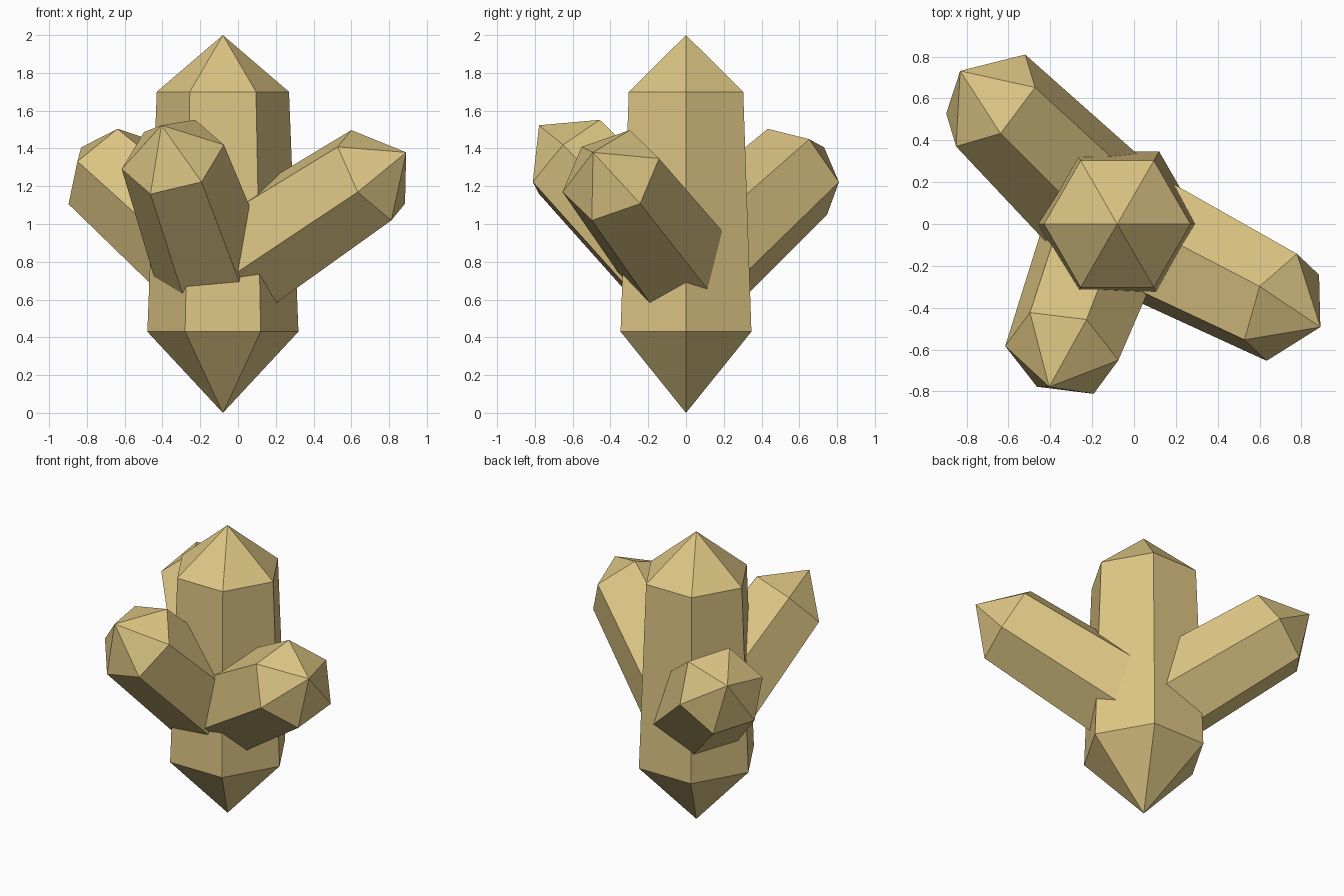
import bpy, bmesh, math
from mathutils import Vector

if "Cube" in bpy.data.objects:
    bpy.data.objects.remove(bpy.data.objects["Cube"])

mat = bpy.data.materials.new("sandy_crystal")
mat.diffuse_color = (0.72, 0.56, 0.23, 1)
mat.use_nodes = True
mat.node_tree.nodes["Principled BSDF"].inputs["Base Color"].default_value = mat.diffuse_color


def crystal(name, shoulder, axis, corner, scale):
    """Six-sided double-pointed crystal; shoulder is the centre of its upper ring."""
    c, a = Vector(shoulder), Vector(axis).normalized()
    u = Vector(corner)
    u = (u - a * u.dot(a)).normalized()
    v = a.cross(u)
    bm = bmesh.new()

    def ring(dist, radius):
        return [bm.verts.new(c + scale * (a * dist + radius * (
            u * math.cos(i * math.pi / 3) + v * math.sin(i * math.pi / 3))))
            for i in range(6)]

    tip = bm.verts.new(c + a * 0.30 * scale)
    top = ring(0, 0.35)
    low = ring(-1.27, 0.40)
    root = bm.verts.new(c - a * 1.70 * scale)
    for i in range(6):
        j = (i + 1) % 6
        bm.faces.new((top[i], top[j], tip))
        bm.faces.new((low[i], low[j], top[j], top[i]))
        bm.faces.new((low[j], low[i], root))
    bmesh.ops.recalc_face_normals(bm, faces=bm.faces)
    mesh = bpy.data.meshes.new(name)
    bm.to_mesh(mesh)
    bm.free()
    mesh.materials.append(mat)
    bpy.context.collection.objects.link(bpy.data.objects.new(name, mesh))


# Upright main crystal
crystal("main_crystal", (-0.08, 0, 1.70), (0, 0, 1), (1, 0, 0), 1.0)

# Three smaller crystals leaning out of it
crystal("right_crystal", (0.706, -0.398, 1.258), (0.768, -0.393, 0.505), (-0.105, 0.10, 0.24), 0.8)
crystal("front_crystal", (-0.345, -0.617, 1.355), (-0.25, -0.672, 0.70), (-0.265, 0.035, -0.065), 0.8)
crystal("back_crystal", (-0.685, 0.59, 1.277), (-0.604, 0.587, 0.533), (0.215, 0.06, 0.17), 0.8)
